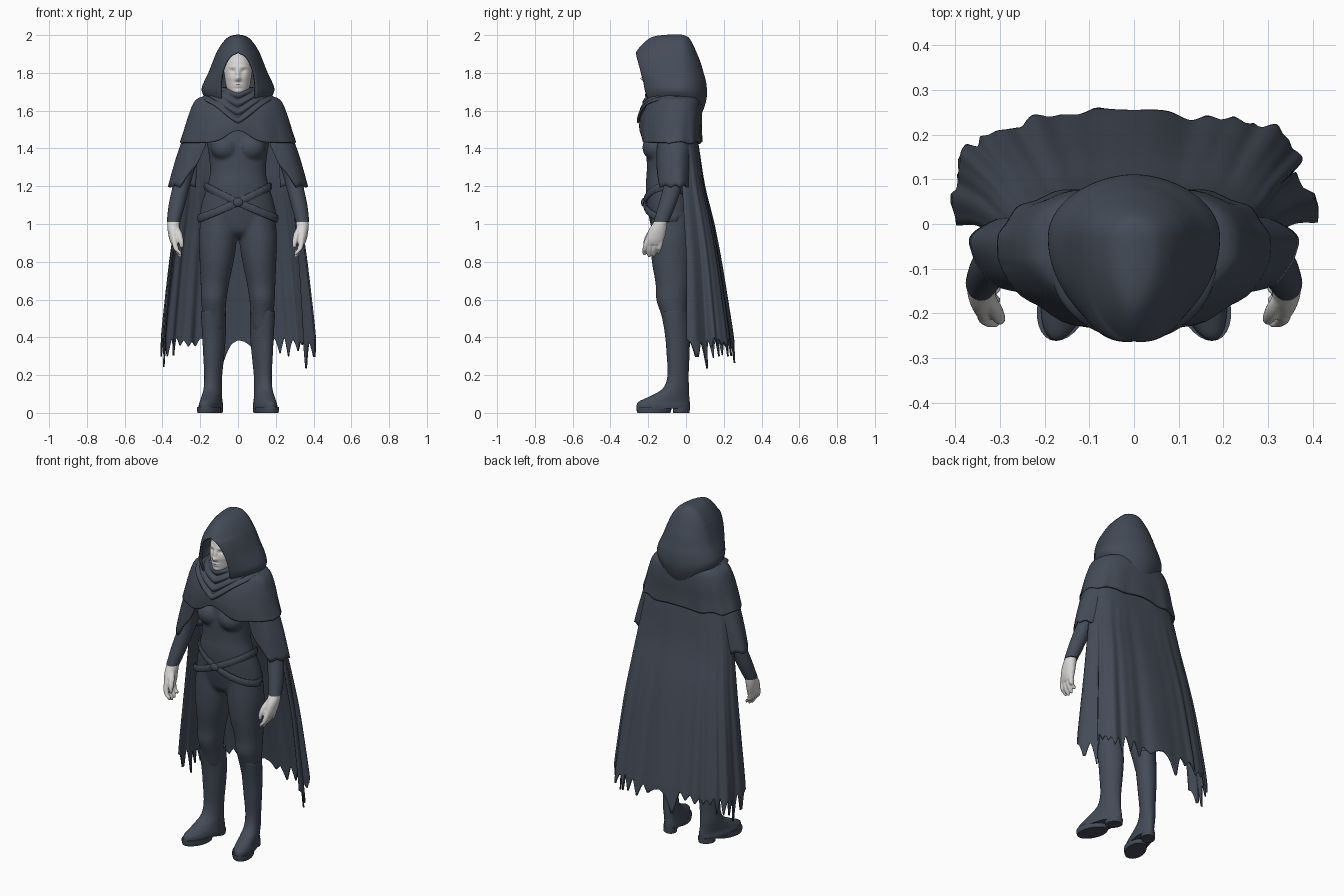
import bpy, bmesh, math, random
from math import sin, cos, pi, radians, exp
from mathutils import Vector

random.seed(4)
cube = bpy.data.objects.get("Cube")
if cube:
    bpy.data.objects.remove(cube, do_unlink=True)


def material(name, rgb):
    m = bpy.data.materials.new(name)
    m.use_nodes = True
    m.diffuse_color = (*rgb, 1)
    m.node_tree.nodes["Principled BSDF"].inputs["Base Color"].default_value = (*rgb, 1)
    return m


CLOTH = material("slate cloth", (0.058, 0.072, 0.097))
SKIN = material("pale skin", (0.68, 0.67, 0.65))
SIDES = (("left", 1), ("right", -1))


def finish(name, bm, mat, thick=0, angle=50):
    bmesh.ops.remove_doubles(bm, verts=bm.verts, dist=1e-4)
    bmesh.ops.recalc_face_normals(bm, faces=bm.faces)
    mesh = bpy.data.meshes.new(name)
    bm.to_mesh(mesh)
    bm.free()
    mesh.materials.append(mat)
    ob = bpy.data.objects.new(name, mesh)
    bpy.context.collection.objects.link(ob)
    bpy.ops.object.select_all(action="DESELECT")
    ob.select_set(True)
    bpy.context.view_layer.objects.active = ob
    bpy.ops.object.shade_smooth_by_angle(angle=radians(angle))
    if thick:
        mod = ob.modifiers.new("thickness", "SOLIDIFY")
        mod.thickness, mod.offset = thick, 0
    return ob


def blend(name, parts, voxel, rounds):
    """Join parts and melt them into one smooth skin."""
    bpy.ops.object.select_all(action="DESELECT")
    for p in parts:
        p.select_set(True)
    bpy.context.view_layer.objects.active = parts[0]
    bpy.ops.object.join()
    parts[0].name = name
    mod = parts[0].modifiers.new("melt", "REMESH")
    mod.mode, mod.voxel_size, mod.use_smooth_shade = "VOXEL", voxel, True
    parts[0].modifiers.new("soften", "SMOOTH").iterations = rounds


def grid(name, rows, mat, wrap=True, loop=False, caps=(), thick=0, angle=50):
    """Skin a surface over rows of points."""
    bm = bmesh.new()
    vs = [[bm.verts.new(p) for p in row] for row in rows]
    n = len(vs[0])
    for i in range(len(vs) if loop else len(vs) - 1):
        a, b = vs[i], vs[(i + 1) % len(vs)]
        for j in range(n if wrap else n - 1):
            k = (j + 1) % n
            bm.faces.new((a[j], a[k], b[k], b[j]))
    for c in caps:
        bm.faces.new(vs[c])
    return finish(name, bm, mat, thick, angle)


def smooth(keys, steps=5):
    """Catmull-Rom interpolation through tuples."""
    out = []
    for i in range(len(keys) - 1):
        p = [keys[max(0, min(len(keys) - 1, i + d))] for d in (-1, 0, 1, 2)]
        for s in range(steps):
            t = s / steps
            out.append(tuple(b + .5 * t * (c - a + t * (2*a - 5*b + 4*c - d + t * (3*(b - c) + d - a)))
                             for a, b, c, d in zip(*p)))
    return out + [keys[-1]]


def spow(v, e):
    return math.copysign(abs(v) ** e, v)


def loft(name, keys, mat=CLOTH, side=1, n=28, steps=5, shear=0, bumps=()):
    """Closed limb from sections (x, y, z, rx, ry), with optional bumps (x, z, width, height, depth) in front."""
    rows = []
    for x, y, z, rx, ry in smooth(keys, steps):
        row = []
        for j in range(n):
            a = 2 * pi * j / n
            px, py = x + rx * cos(a), y + ry * sin(a)
            if sin(a) < 0:
                py -= sum(d * exp(-((abs(px) - bx) / w) ** 2 - ((z - bz) / h) ** 2) for bx, bz, w, h, d in bumps)
            row.append((side * (px - shear * (py + .05)), py, z))
        rows.append(row)
    return grid(name, rows, mat, caps=(0, -1))


def ball(name, loc, size, mat):
    bm = bmesh.new()
    bmesh.ops.create_uvsphere(bm, u_segments=28, v_segments=18, radius=1)
    for v in bm.verts:
        v.co = Vector(a * s + b for a, s, b in zip(v.co, size, loc))
    return finish(name, bm, mat)


# Torso
body = [loft("torso", [(0, -.08, .93, .06, .06), (0, -.08, .96, .15, .095), (0, -.08, 1.02, .2, .113),
                       (0, -.087, 1.1, .194, .12), (0, -.105, 1.2, .164, .108), (0, -.108, 1.28, .148, .1),
                       (0, -.105, 1.38, .157, .103), (0, -.09, 1.48, .175, .11), (0, -.08, 1.58, .18, .1),
                       (0, -.08, 1.66, .1, .075), (0, -.09, 1.72, .05, .05)], n=40)]

for label, s in SIDES:
    body.append(ball(label + "_bust", (s * .07, -.163, 1.405), (.075, .068, .07), CLOTH))
    # Legs and boots
    body.append(loft(label + "_leg", [(.1, -.08, 1.05, .095, .105), (.107, -.08, .92, .101, .108),
                                      (.113, -.077, .8, .09, .104), (.123, -.072, .68, .075, .089),
                                      (.128, -.075, .6, .068, .083), (.128, -.064, .52, .061, .068),
                                      (.128, -.05, .44, .056, .06)], side=s))
    loft(label + "_boot", [(.128, -.063, .535, .06, .066), (.128, -.06, .53, .064, .071),
                           (.128, -.046, .42, .061, .066), (.13, -.042, .32, .055, .061),
                           (.133, -.042, .2, .046, .056), (.133, -.053, .13, .046, .069),
                           (.131, -.085, .09, .049, .102), (.128, -.115, .06, .053, .135),
                           (.128, -.12, .04, .057, .141), (.128, -.12, .022, .056, .14)],
         side=s, shear=.22)
    for part, y, rx, ry in (("sole", -.17, .06, .092), ("heel", -.025, .042, .045)):
        loft(f"{label}_{part}", [(.128, y, .032, rx, ry), (.128, y, .015, rx, ry), (.128, y, 0, rx * .95, ry * .95)],
             side=s, shear=.22, steps=1)
    # Arms
    loft(label + "_arm", [(.175, -.07, 1.62, .03, .035), (.195, -.07, 1.55, .05, .058), (.238, -.06, 1.42, .05, .056),
                          (.273, -.055, 1.3, .047, .053), (.295, -.065, 1.22, .046, .05),
                          (.324, -.1, 1.1, .043, .046), (.342, -.132, 1.01, .035, .04)], side=s)
    # Hands
    hand = [loft(label + "_palm", [(.34, -.13, 1.03, .028, .03), (.341, -.135, 1.01, .033, .036),
                                   (.341, -.15, .97, .032, .047), (.337, -.165, .92, .027, .05),
                                   (.333, -.172, .89, .019, .044)], SKIN, s)]
    for k in range(4):
        y, drop = -.21 + k * .025, (.01, 0, .004, .02)[k]
        hand.append(loft("finger", [(.336, y + .008, .93, .012, .012), (.336, y, .9, .015, .014),
                                    (.326, y - .008, .865, .014, .013), (.312, y - .01, .84 + drop, .012, .012),
                                    (.305, y - .01, .824 + drop, .006, .006)], SKIN, s, n=12, steps=3))
    hand.append(loft("thumb", [(.325, -.165, .985, .012, .016), (.312, -.19, .95, .017, .018),
                               (.302, -.21, .91, .014, .015), (.298, -.216, .875, .008, .008)], SKIN, s, n=12, steps=3))
    blend(label + "_hand", hand, .005, 2)
    # Elbow length drape around the arm
    rows = []
    for i in range(15):
        t = i / 14
        row = []
        for j in range(41):
            a = radians(-108 + 190 * j / 40)
            u = min(1, j / 40 / .3)
            hem = 1.42 - .22 * u + .006 * sin(j * .9)
            z = 1.53 + (hem - 1.53) * t
            f = (1.53 - z) / .33
            rx, ry = .03 + .133 * f ** .6, .075 + .05 * f ** .5 - .025 * f
            fold = 1 + .035 * f * sin(5 * a)
            row.append((s * (.2 + rx * cos(a) * fold), -.055 + ry * sin(a) * fold * (.85 if a > 0 else 1), z))
        rows.append(row)
    grid(label + "_elbow_drape", rows, CLOTH, wrap=False, thick=.01)
blend("body", body, .01, 5)

# Crossed hip belts and buckle
for label, s in SIDES:
    rows = []
    for i in range(64):
        a = 2 * pi * i / 64
        z = 1.115 + s * .085 * cos(a)
        grow = .2 * (1.2 - z)
        row = []
        for j in range(10):
            b = 2 * pi * j / 10
            r = .009 * cos(b) + .002 * sin(i * 2.4)
            row.append(((.171 + grow + r) * cos(a), -.096 + (.115 + grow * .4 + r) * sin(a), z + .022 * sin(b)))
        rows.append(row)
    grid(label + "_hip_belt", rows, CLOTH, loop=True)
ball("buckle", (0, -.226, 1.115), (.026, .012, .022), CLOTH)

# Shoulder capelet
rows = []
for z, rx, yf, yb in smooth([(1.69, .1, -.15, .02), (1.675, .165, -.175, .055), (1.65, .222, -.195, .072),
                             (1.58, .254, -.225, .078), (1.5, .278, -.238, .076), (1.43, .3, -.237, .078)]):
    row = []
    for j in range(72):
        a = 2 * pi * j / 72
        low = max(0, (1.62 - z) / .19)
        x = rx * spow(cos(a), .75 if sin(a) > 0 else .92)
        y = -.075 + (yb + .075 if sin(a) > 0 else -.075 - yf) * spow(sin(a), .68 if sin(a) > 0 else 1.3)
        lift = .065 * exp(-(x / .08) ** 2) if y < -.1 else .006 * sin(9 * a)
        row.append((x * (1 + .01 * low * sin(11 * a)), y + .004 * low * sin(13 * a), z + low * lift))
    rows.append(row)
grid("shoulder_capelet", rows, CLOTH, thick=.012)

# Folded scarf, dipping to a point at the front
rows = []
for i in range(37):
    t = i / 36
    wave = .006 * sin(t * 7 * pi)
    row = []
    for j in range(80):
        a = 2 * pi * j / 80
        front = max(0, 1 - abs(cos(a))) ** .9 if sin(a) < 0 else 0
        r = wave * (1 + .5 * sin(4 * a + 1))
        row.append(((.07 + .108 * t ** .8 + r) * spow(cos(a), .92), -.085 + (.115 + .05 * t + r) * spow(sin(a), .92),
                    1.72 - .05 * t - front * (.025 + .105 * t) + .005 * sin(5 * a) * t))
    rows.append(row)
grid("scarf", rows, CLOTH, thick=.01, angle=70)

# Hood, open at the face
rows = []
M, YM = 14, -.03
for z, w, yf, rx, yb in smooth([(1.65, .085, -.19, .145, .07), (1.675, .089, -.203, .172, .092), (1.71, .09, -.214, .188, .106),
                                (1.75, .088, -.222, .176, .102), (1.8, .08, -.235, .152, .088), (1.85, .062, -.248, .132, .074),
                                (1.89, .034, -.258, .116, .058), (1.91, 0, -.258, .107, .05), (1.95, 0, -.226, .083, .032),
                                (1.98, 0, -.188, .056, .014), (1.992, 0, -.15, .033, -.004), (1.997, 0, -.1, .01, -.022)], 4):
    w = max(0, w)
    half = []
    for j in range(M):
        q = j / M
        half.append((w + (rx - w) * sin(q * pi / 2), yf + (YM - yf) * q ** (1.7 - 5 * w), z))
    for j in range(M + 1):
        q = j / M * pi / 2
        droop = .07 * sin(q) ** 1.5 * max(0, (1.76 - z) / .1) ** 1.3
        half.append((rx * spow(cos(q), 1.1), YM + (yb - YM) * sin(q), z - droop))
    rows.append(half + [(-x, y, h) for x, y, h in half[-2::-1]])
grid("hood", rows, CLOTH, wrap=False, caps=(-1,), thick=.01)

# Head, with nose, lips, brows, eyes, cheeks and chin raised or sunk from its front
loft("head", [(0, -.16, 1.675, .012, .02), (0, -.155, 1.69, .042, .05), (0, -.146, 1.72, .06, .068),
              (0, -.138, 1.77, .07, .079), (0, -.132, 1.82, .074, .083), (0, -.125, 1.87, .064, .078),
              (0, -.115, 1.91, .036, .05), (0, -.11, 1.925, .008, .01)], SKIN, n=96, steps=10,
     bumps=[(0, 1.768, .014, .012, .02), (0, 1.795, .011, .025, .012), (0, 1.738, .02, .005, .007),
            (0, 1.727, .018, .005, .006), (0, 1.703, .02, .012, .006), (.03, 1.832, .022, .008, .005),
            (.028, 1.811, .014, .009, -.008), (.04, 1.775, .02, .018, .004)])

# Long ragged cape
TEETH, PER = 20, 9
depth = [random.uniform(.02, .12) for _ in range(TEETH)]
depth[0], depth[1], depth[-2], depth[-1] = .1, .17, .17, .12
depth[TEETH // 2] = .15
rows = []
N = TEETH * PER
KEYS = smooth([(1.53, .24, -.06, .045), (1.4, .27, -.04, .066), (1.2, .304, -.022, .096), (1.0, .332, -.01, .143),
               (.8, .36, 0, .18), (.5, .393, 0, .226), (.4, .402, 0, .24)], 6)
for z, rx, ye, yb in KEYS:
    f = max(0, (1.4 - z))
    row = []
    for j in range(N + 1):
        a = pi * j / N
        r = f * (.006 * sin(17 * a) + .003 * sin(29 * a + 1) + .006 * sin(7 * a + 2))
        tuck = .035 * f * exp(-((a - .25) / .15) ** 2)
        y = ye + (yb - ye) * spow(sin(a), .62)
        row.append((rx * spow(cos(a), .62) + r * cos(a) - tuck, y + r * max(.4, sin(a)), z))
    rows.append(row)
last = rows[-1]
for t in (.25, .5, .75, 1):
    row = []
    for j, (x, y, z) in enumerate(last):
        k, q = min(j // PER, TEETH - 1), (j % PER) / PER
        drop = .01 + .012 * sin(j * .17) + depth[k] * (1 - abs(2 * q - 1)) ** 1.3
        row.append((x * (1 + .08 * drop * t), y + .1 * drop * t * (y > .05), z - drop * t))
    rows.append(row)
grid("long_cape", rows, CLOTH, wrap=False, thick=.008, angle=60)
